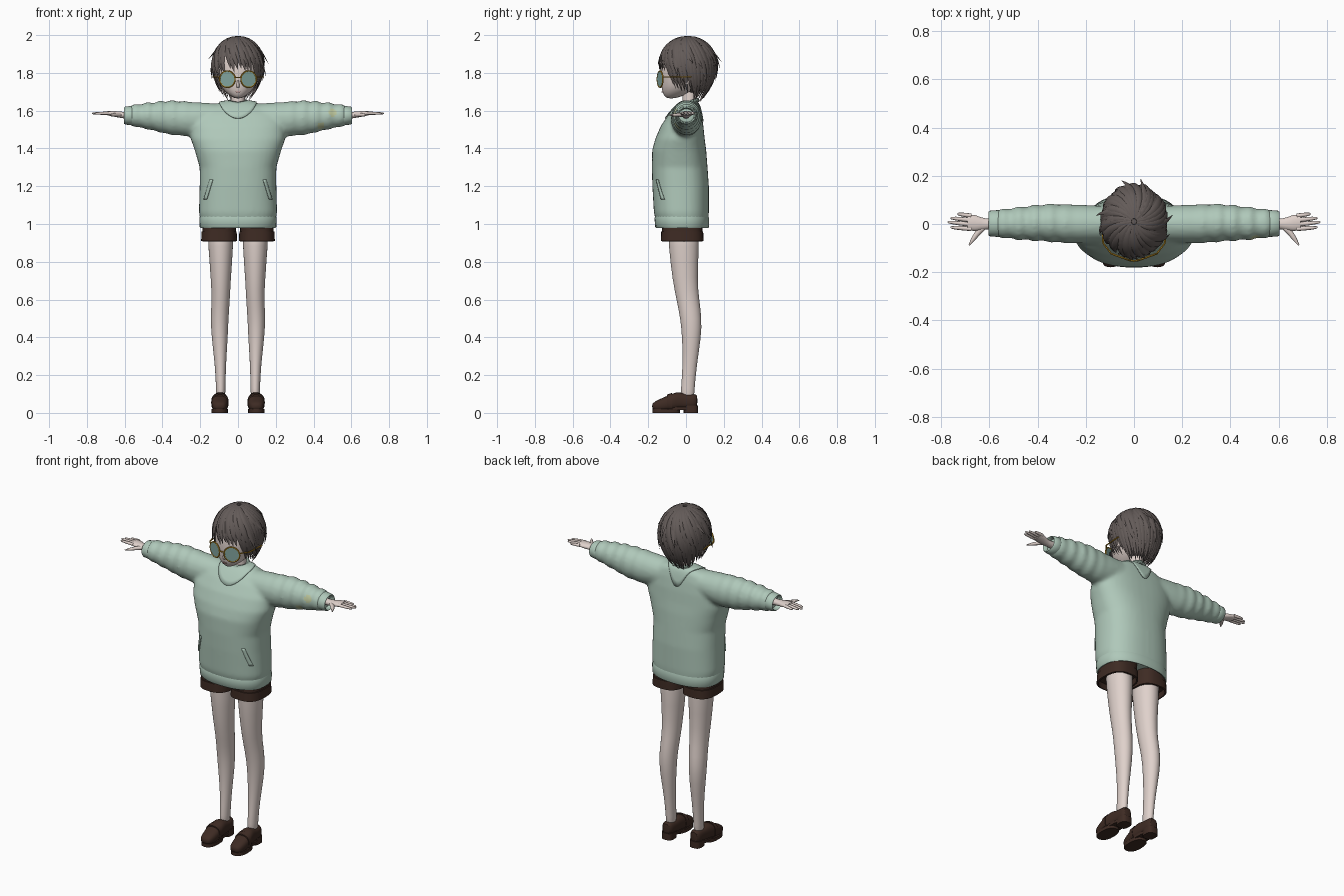
import bpy, bmesh, math, random
from mathutils import Vector, Matrix
from mathutils.bvhtree import BVHTree

random.seed(4)
cube = bpy.data.objects.get("Cube")
if cube:
    bpy.data.objects.remove(cube)


def material(name, *rgb):
    m = bpy.data.materials.new(name)
    m.use_nodes = True
    m.diffuse_color = (*rgb, 1)
    m.node_tree.nodes["Principled BSDF"].inputs["Base Color"].default_value = (*rgb, 1)
    return m


GREEN = material("sage green", .43, .58, .49)
YELLOW = material("pale yellow", .5, .56, .33)
SKIN = material("pale skin", .74, .64, .6)
HAIR = material("grey brown hair", .125, .104, .098)
BROWN = material("dark brown", .048, .024, .017)
GOLD = material("gold", .58, .31, .02)
LENS = material("tinted lens", .22, .37, .34)
DARK = material("dark eye", .04, .035, .035)
LIP = material("lip pink", .5, .25, .23)


def finish(bm, name, mat, angle=50, subsurf=0):
    bmesh.ops.recalc_face_normals(bm, faces=bm.faces)
    me = bpy.data.meshes.new(name)
    bm.to_mesh(me)
    bm.free()
    ob = bpy.data.objects.new(name, me)
    bpy.context.collection.objects.link(ob)
    me.materials.append(mat)
    bpy.ops.object.select_all(action='DESELECT')
    ob.select_set(True)
    bpy.context.view_layer.objects.active = ob
    bpy.ops.object.shade_smooth_by_angle(angle=math.radians(angle))
    if subsurf:
        s = ob.modifiers.new("subdivision", 'SUBSURF')
        s.levels = s.render_levels = subsurf
    return ob


def skin_rings(bm, rings):
    """Bridge rings of points and cap both ends."""
    vs = [[bm.verts.new(p) for p in r] for r in rings]
    n = len(vs[0])
    for a, b in zip(vs, vs[1:]):
        for i in range(n):
            bm.faces.new((a[i], a[(i + 1) % n], b[(i + 1) % n], b[i]))
    bm.faces.new(vs[0])
    bm.faces.new(vs[-1])


def loft(bm, rings, axis='z', p=2, sides=24):
    """Each ring: position on axis, two centres, two radii; p squares it off."""
    out = []
    for pos, c1, c2, r1, r2 in rings:
        ring = []
        for i in range(sides):
            a = math.tau * i / sides
            c, s = math.cos(a), math.sin(a)
            u = c1 + r1 * math.copysign(abs(c) ** (2 / p), c)
            v = c2 + r2 * math.copysign(abs(s) ** (2 / p), s)
            ring.append({'z': (u, v, pos), 'x': (pos, u, v), 'y': (u, pos, v)}[axis])
        out.append(ring)
    skin_rings(bm, out)


def sweep(bm, pts, radii, flat, up, sides=6):
    """Flattened tapered strand along a path; up(point) is the thin direction."""
    rings = []
    for i, pt in enumerate(pts):
        t = (pts[min(i + 1, len(pts) - 1)] - pts[max(i - 1, 0)]).normalized()
        side = t.cross(up(pt)).normalized()
        n = side.cross(t)
        rings.append([pt + radii[i] * (side * math.cos(math.tau * k / sides)
                      + n * flat * math.sin(math.tau * k / sides)) for k in range(sides)])
    skin_rings(bm, rings)


def depth_rings(keys):
    """(z, half width, front y, back y) to loft rings."""
    return [(z, 0, (f + b) / 2, w, (b - f) / 2) for z, w, f, b in keys]


def flip(rings, s):
    return [(x * s, *rest) for x, *rest in rings]


# Sweater: torso and wrinkled sleeves fused into one skin
bm = bmesh.new()
loft(bm, depth_rings([(1.01, .197, -.157, .118), (1.06, .207, -.17, .121), (1.2, .203, -.178, .121),
     (1.3, .203, -.181, .114), (1.39, .229, -.179, .107), (1.45, .25, -.163, .099),
     (1.52, .25, -.133, .092), (1.58, .23, -.093, .082), (1.62, .17, -.058, .072),
     (1.648, .08, -.025, .06)]), p=2.4, sides=40)
keys = [(.12, 0, 1.56, .075, .078), (.25, 0, 1.555, .081, .092), (.36, .005, 1.563, .078, .09),
        (.45, .003, 1.57, .07, .075), (.52, .002, 1.573, .063, .063), (.58, .002, 1.574, .052, .05)]
sleeve = []
for a, b in zip(keys, keys[1:]):
    for k in range(6):
        r = [u + (v - u) * k / 6 for u, v in zip(a, b)]
        w = .0045 * math.sin(r[0] * 95) * min(1, max(0, r[0] - .2) * 6)
        sleeve.append((r[0], r[1], r[2] + w * .4, r[3] + w, r[4] + w))
sleeve.append(keys[-1])
for s in (1, -1):
    loft(bm, flip(sleeve, s), 'x', sides=28)
body = finish(bm, "sweater", GREEN)
rm = body.modifiers.new("fuse", 'REMESH')
rm.mode, rm.voxel_size, rm.use_smooth_shade = 'VOXEL', .011, True
sm = body.modifiers.new("soften", 'SMOOTH')
sm.factor, sm.iterations = .5, 5
for m in ("fuse", "soften"):
    bpy.ops.object.modifier_apply(modifier=m)
if not body.data.materials:
    body.data.materials.append(GREEN)
body.data.materials.append(YELLOW)
for f in body.data.polygons:
    c = f.center
    f.use_smooth = True
    f.material_index = int(c.y < .01 and c.x > .3 and
                           (math.hypot(c.x - .5, c.z - 1.59) < .02 or math.hypot(c.x - .44, c.z - 1.52) < .018))

# Collar band and pocket edges laid on the sweater
bm = bmesh.new()
bm.from_mesh(body.data)
tree = BVHTree.FromBMesh(bm)
bm.free()


def draped(name, rows, direction, closed):
    bm = bmesh.new()
    grid = []
    for row in rows:
        line = []
        for p in row:
            hit, nor, _, _ = tree.ray_cast(Vector(p) - direction, direction)
            line.append(bm.verts.new(hit + nor * .003 if hit else p))
        grid.append(line)
    n = len(grid[0])
    for a, b in zip(grid, grid[1:]):
        for i in range(n if closed else n - 1):
            bm.faces.new((a[i], a[(i + 1) % n], b[(i + 1) % n], b[i]))
    ob = finish(bm, name, GREEN)
    so = ob.modifiers.new("thickness", 'SOLIDIFY')
    so.thickness, so.offset = .005, 0


rows = []
for k in range(6):
    t = k / 5
    rows.append([((.045 + .053 * t) * math.cos(a), .015 - .025 * t + (.045 + .053 * t) * math.sin(a), 1.6)
                 for a in [math.tau * i / 48 for i in range(48)]])
draped("collar", rows, Vector((0, 0, -1)), True)
for s in (1, -1):
    rows = [[(s * (.147 + .032 * i / 8 - w), 0, 1.235 - .105 * i / 8) for i in range(9)] for w in (0, .008, .016)]
    draped("pocket_edge", rows, Vector((0, 1, 0)), False)

bpy.ops.mesh.primitive_torus_add(major_radius=.046, minor_radius=.011, major_segments=32, minor_segments=10,
                                 location=(0, .016, 1.642), rotation=(.3, 0, 0))
rib = bpy.context.object
rib.name = "neck_rib"
rib.data.materials.append(GREEN)
bpy.ops.object.shade_smooth_by_angle()

# Hollow hem and cuffs
bm = bmesh.new()
loft(bm, depth_rings([(1.045, .2, -.162, .117), (1.03, .205, -.167, .122), (.985, .203, -.163, .123),
     (.978, .198, -.158, .119), (.982, .19, -.15, .111), (1.03, .188, -.148, .109)]), p=2.4, sides=40)
finish(bm, "hem", GREEN)
cuff = [(.55, .002, 1.574, .05, .047), (.562, .002, 1.574, .056, .052), (.598, .002, 1.574, .053, .047),
        (.604, .002, 1.574, .048, .042), (.598, .002, 1.574, .043, .037), (.575, .002, 1.574, .04, .035)]

leg = [(.05, .092, .008, .024, .035), (.12, .091, .008, .025, .037), (.25, .093, .02, .029, .037),
       (.4, .097, .03, .044, .051), (.5, .098, .027, .048, .058), (.6, .091, .01, .049, .061),
       (.7, .091, -.006, .053, .067), (.9, .091, -.012, .069, .083), (1.0, .095, -.015, .07, .085)]
shoe = [(-.18, .097, .035, .02, .012), (-.165, .097, .035, .036, .026), (-.12, .097, .044, .045, .038),
        (-.07, .096, .058, .045, .045), (-.04, .094, .066, .04, .047), (0, .092, .06, .035, .039),
        (.04, .092, .062, .035, .039), (.062, .092, .064, .024, .034)]
palm = [(.56, 0, 1.576, .022, .019), (.61, 0, 1.577, .022, .017), (.635, .001, 1.58, .027, .016),
        (.66, .004, 1.584, .033, .015), (.69, .007, 1.586, .033, .011)]
# Finger: base y, tip x, tip y
fingers = [(.034, .733, .042), (.016, .762, .025), (-.002, .773, .008), (-.02, .762, -.014)]


def mirror_x(rings, s):
    return [(p, c * s, *rest) for p, c, *rest in rings]


for s, label in ((1, "left_"), (-1, "right_")):
    bm = bmesh.new()
    loft(bm, flip(cuff, s), 'x')
    finish(bm, label + "cuff", GREEN)

    # Hand with four fingers and a thumb
    bm = bmesh.new()
    loft(bm, flip(palm, s), 'x', sides=16)
    up = lambda p: Vector((0, 0, 1))
    for y0, tx, ty in fingers:
        ends = Vector((s * .675, y0, 1.587)), Vector((s * tx, ty, 1.585))
        sweep(bm, [ends[0].lerp(ends[1], t) for t in (0, .4, .75, .95, 1)],
              (.0095, .009, .0075, .005, .002), .9, up, 8)
    sweep(bm, [Vector((s * x, y, z)) for x, y, z in
               ((.62, -.008, 1.578), (.648, -.036, 1.578), (.668, -.064, 1.577), (.684, -.088, 1.577))],
          (.013, .012, .009, .003), .85, up, 8)
    finish(bm, label + "hand", SKIN, 60)

    bm = bmesh.new()
    loft(bm, mirror_x(leg, s), sides=16)
    finish(bm, label + "leg", SKIN, 60, 1)

    # Shorts leg with a turned-up cuff
    bm = bmesh.new()
    loft(bm, [(z, s * .1, -.02, rx, ry) for z, rx, ry in
              ((.94, .082, .1), (.908, .086, .105), (.91, .095, .113), (.96, .093, .111),
               (.961, .089, .107), (1.06, .088, .105))], p=2.7, sides=32)
    finish(bm, label + "shorts_leg", BROWN, 35)

    # Loafer: upper, strap, front sole and heel
    bm = bmesh.new()
    loft(bm, mirror_x(shoe, s), 'y', 2.5, 20)
    finish(bm, label + "shoe_upper", BROWN, 60, 1)
    bm = bmesh.new()
    loft(bm, [(y, s * .096, .055, .046, h) for y, h in ((-.1, .042), (-.075, .05))], 'y', 2.5, 20)
    loft(bm, [(z, s * .097, -.105, .043, .073) for z in (0, .02)], p=2.4)
    loft(bm, [(z, s * .092, .026, .034, .038) for z in (0, .04)], p=3)
    loft(bm, [(z, s * .094, -.045, .036, .09) for z in (.015, .03)], p=2.4)
    finish(bm, label + "shoe_sole", BROWN, 35)

    # Ear, eye, lens, frame and temple arm
    bm = bmesh.new()
    loft(bm, [(s * x, .005, 1.765, r * .6, r) for x, r in ((.095, .02), (.11, .03), (.118, .022))], 'x', sides=12)
    finish(bm, label + "ear", SKIN, 60)
    bm = bmesh.new()
    loft(bm, [(y, s * .05, 1.768, .017, .02) for y in (-.121, -.126)], 'y', sides=16)
    finish(bm, label + "eye", DARK)
    turn = Matrix.Translation((s * .056, -.137, 1.767)) @ Matrix.Rotation(s * .35, 4, 'Z')
    bm = bmesh.new()
    loft(bm, [(y, 0, 0, .042, .042) for y in (-.002, .002)], 'y', sides=32)
    bm.transform(turn)
    finish(bm, label + "lens", LENS)
    bpy.ops.mesh.primitive_torus_add(major_radius=.043, minor_radius=.004, major_segments=32, minor_segments=8)
    frame = bpy.context.object
    frame.name = label + "frame"
    frame.matrix_world = turn @ Matrix.Rotation(math.pi / 2, 4, 'X')
    frame.data.materials.append(GOLD)
    bpy.ops.object.shade_smooth_by_angle()
    bm = bmesh.new()
    sweep(bm, [Vector((s * x, y, 1.778)) for x, y in ((.096, -.121), (.128, -.08), (.136, .03))], (.0035,) * 3, 1, up)
    finish(bm, label + "temple_arm", GOLD)

bm = bmesh.new()
sweep(bm, [Vector((x, y, 1.775)) for x, y in ((-.016, -.15), (0, -.154), (.016, -.15))], (.0035,) * 3, 1, up)
finish(bm, "bridge", GOLD)

# Head, nose, mouth and neck
bm = bmesh.new()
loft(bm, depth_rings([(1.664, .014, -.1, -.06), (1.68, .045, -.118, -.01), (1.71, .08, -.13, .05),
     (1.75, .101, -.133, .09), (1.8, .112, -.136, .115), (1.86, .116, -.132, .125),
     (1.92, .098, -.105, .11), (1.97, .04, -.04, .05)]), p=2.1, sides=20)
finish(bm, "head", SKIN, 70, 1)
bm = bmesh.new()
loft(bm, [(1.722, 0, -.125, .009, .008), (1.73, 0, -.128, .009, .014), (1.765, 0, -.125, .005, .008)], sides=10)
finish(bm, "nose", SKIN, 60)
bm = bmesh.new()
loft(bm, [(y, 0, 1.699, .014, .0025) for y in (-.122, -.13)], 'y', sides=12)
finish(bm, "mouth", LIP)
bm = bmesh.new()
loft(bm, [(1.58, 0, .018, .042, .042), (1.64, 0, .018, .036, .037), (1.73, 0, .02, .036, .038)])
finish(bm, "neck", SKIN)

# Hair cap trimmed along the hairline
ZC, RX, RY, RZ = 1.838, .13, .145, .148
bm = bmesh.new()
bmesh.ops.create_uvsphere(bm, u_segments=40, v_segments=28, radius=1)
bm.transform(Matrix.Translation((0, .01, ZC)) @ Matrix.Diagonal((RX, RY, RZ, 1)))
cut = [f for f in bm.faces if f.calc_center_median().z <
       (1.89 if f.calc_center_median().y < -.05 else 1.78 if f.calc_center_median().y < .02 else 1.69)]
bmesh.ops.delete(bm, geom=cut, context='FACES')
finish(bm, "hair_cap", HAIR)


def lock(bm, a_end, z_end, width, flare, twist=.45, lift=1.02):
    """One pointed strand from the crown down to z_end."""
    d = (ZC - z_end) / RZ
    end = math.pi / 2 + d if d > 0 else math.acos(-d)
    pts, radii = [], []
    for i in range(11):
        t = i / 10
        phi = .08 + (end - .08) * t
        low = max(0, phi - math.pi / 2)
        r = (1 - .34 * low ** 2 if low else math.sin(phi)) * lift + flare * t ** 4
        z = ZC + (-low if low else math.cos(phi) * lift) * RZ
        a = a_end + twist * (t - 1)
        pts.append(Vector((RX * r * math.cos(a), .01 + RY * r * math.sin(a), z)))
        radii.append(width * (.25 + .75 * math.sin(min(t * 1.6, 1) * math.pi / 2)) * (1 - t ** 4) + .0008)
    sweep(bm, pts, radii, .38, lambda p: p - Vector((0, .01, ZC)))


def fringe_end(a):
    f = -math.sin(a)
    if abs(a + 2.0) < .13:
        return 1.89
    return 1.805 if f > .75 else 1.76 if f > .55 else 1.70 if f > -.35 else 1.655


# Long under layer, then a shorter, flicked top layer
bm = bmesh.new()
for i in range(44):
    a = -math.pi + math.tau * i / 44
    lock(bm, a, fringe_end(a) + random.uniform(-.012, .02), .019, random.uniform(-.02, .05))
finish(bm, "hair_under_layer", HAIR, 40)
bm = bmesh.new()
for i in range(30):
    a = -math.pi + math.tau * (i + random.random() * .5) / 30
    z = max(fringe_end(a) + .03, random.uniform(1.74, 1.86))
    lock(bm, a, z, random.uniform(.013, .02), random.uniform(0, .09), .6, 1.05)
for a, z in ((.15, 1.85), (3.0, 1.87), (1.4, 1.86), (-.3, 1.78), (3.5, 1.76), (1.9, 1.82)):
    lock(bm, a, z, .014, .22, .6, 1.03)
finish(bm, "hair_top_layer", HAIR, 40)
